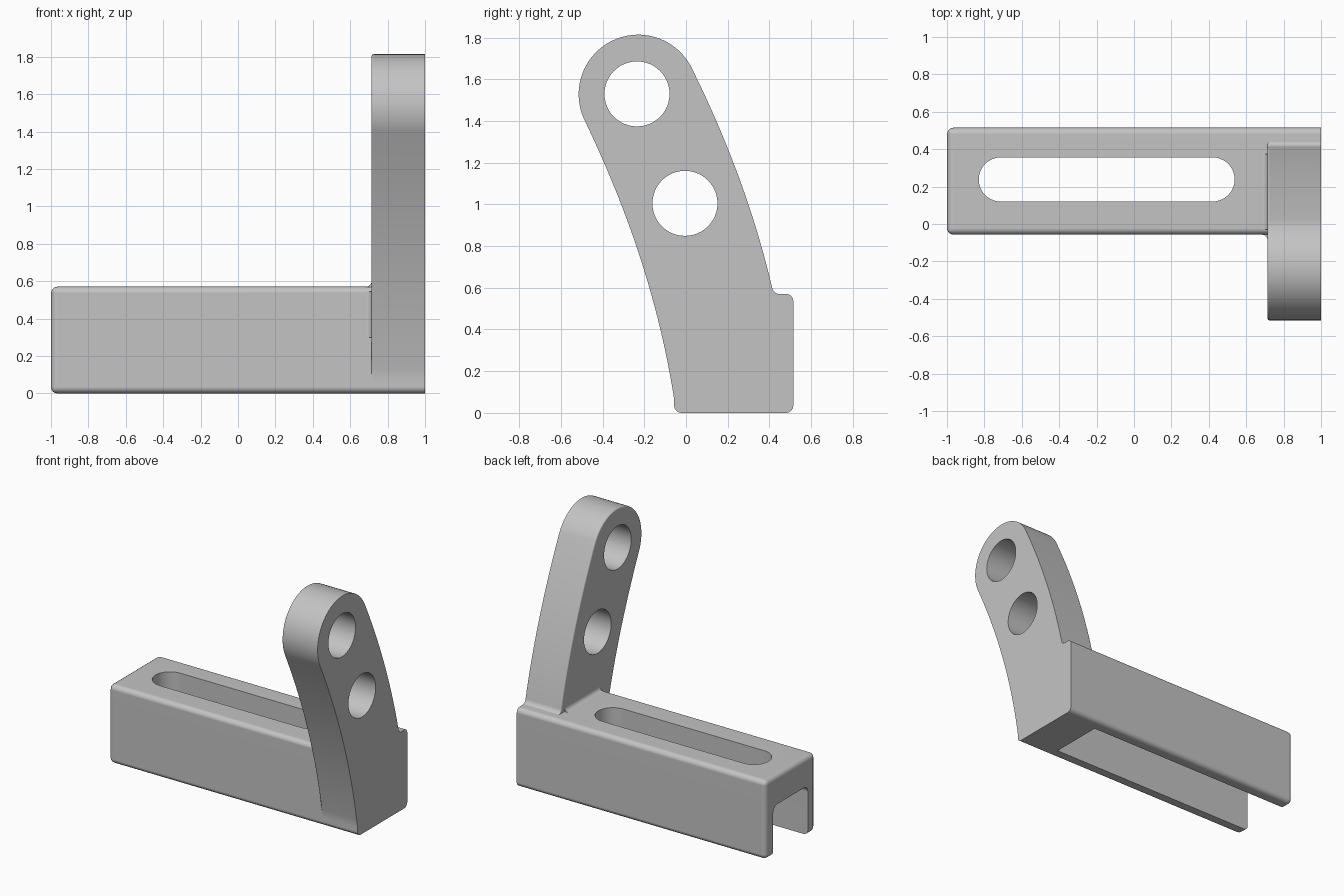
import bpy, bmesh
from math import sin, cos, pi, radians
from mathutils import Vector

if "Cube" in bpy.data.objects:
    bpy.data.objects.remove(bpy.data.objects["Cube"])

FRONT, BACK, TOP = -0.057, 0.515, 0.571      # bar limits
ARM_IN, ROUND = 0.714, 0.035                 # inner face of arm, edge radius

grey = bpy.data.materials.new("plain grey")
grey.use_nodes = True
grey.diffuse_color = (0.55, 0.55, 0.55, 1)
grey.node_tree.nodes["Principled BSDF"].inputs["Base Color"].default_value = grey.diffuse_color


def arc(cx, cy, r, a0, a1, n):
    steps = [radians(a0 + (a1 - a0) * i / n) for i in range(n + 1)]
    return [(cx + r * cos(a), cy + r * sin(a)) for a in steps]


def bow(a, mid, b, n=20):
    """Smooth curve from a to b through mid."""
    a, mid, b = Vector(a), Vector(mid), Vector(b)
    c = 2 * mid - (a + b) / 2
    return [tuple(a * (1 - t) ** 2 + c * 2 * t * (1 - t) + b * t * t)
            for t in [i / n for i in range(n + 1)]]


def prism(name, profile, axis, lo, hi, rule=None, radius=ROUND):
    """Extrude a profile along an axis; bevel the edges picked by rule."""
    place = {"x": lambda u, v, w: (w, u, v),
             "y": lambda u, v, w: (u, w, v),
             "z": lambda u, v, w: (u, v, w)}[axis]
    bm = bmesh.new()
    rings = [[bm.verts.new(place(u, v, w)) for u, v in profile] for w in (lo, hi)]
    n = len(profile)
    for ring in rings:
        bm.faces.new(ring)
    for i in range(n):
        j = (i + 1) % n
        bm.faces.new((rings[0][i], rings[0][j], rings[1][j], rings[1][i]))
    bmesh.ops.recalc_face_normals(bm, faces=bm.faces)
    if rule:
        edges = [e for e in bm.edges if rule(*e.verts)]
        bmesh.ops.bevel(bm, geom=edges, offset=radius, segments=4, profile=0.5,
                        affect='EDGES', clamp_overlap=True)
    bmesh.ops.recalc_face_normals(bm, faces=bm.faces)
    mesh = bpy.data.meshes.new(name)
    bm.to_mesh(mesh)
    bm.free()
    mesh.materials.append(grey)
    obj = bpy.data.objects.new(name, mesh)
    bpy.context.collection.objects.link(obj)
    return obj


def combine(target, tool, operation):
    mod = target.modifiers.new("combine", 'BOOLEAN')
    mod.operation, mod.solver, mod.object = operation, 'EXACT', tool
    bpy.context.view_layer.objects.active = target
    bpy.ops.object.modifier_apply(modifier=mod.name)
    bpy.data.objects.remove(tool)


def rect(u0, u1, v0, v1):
    return [(u0, v0), (u1, v0), (u1, v1), (u0, v1)]


# Bar, rounded everywhere except at its flat outer end
bracket = prism("slotted_bracket", rect(FRONT, BACK, 0, TOP), "x", -1, 1,
                lambda a, b: min(a.co.x, b.co.x) < 0)

# Curved arm with round head and a small fillet down onto the bar
outline = (arc(-0.229, 1.528, 0.286, 208.5, 29.5, 40)
           + bow((0.022, 1.665), (0.252, 1.135), (0.412, 0.606))[1:]
           + arc(0.452, 0.609, 0.04, 195, 270, 5)
           + [(0.452, 0.05), (-0.055, 0.05)]
           + bow((-0.056, 0.06), (-0.212, 0.72), (-0.478, 1.385))[:-1])
arm = prism("arm", outline, "x", ARM_IN, 1,
            lambda a, b: max(a.co.x, b.co.x) < 0.8)
combine(bracket, arm, 'UNION')


# Fillets where the arm's inner face meets the bar's top and front
def corner(v, out):
    r, deep = 0.03, 0.02
    curve = [(x, v + out * y) for x, y in arc(ARM_IN - r, r, r, 270, 360, 5)]
    return curve + [(ARM_IN + deep, v + out * r), (ARM_IN + deep, v - out * deep),
                    (ARM_IN - r, v - out * deep)]


combine(bracket, prism("top_fillet", corner(TOP, 1), "y", -0.03, 0.375), 'UNION')
combine(bracket, prism("front_fillet", corner(FRONT, -1), "z", 0.3, 0.545), 'UNION')

# Channel under the bar, open at the far end
channel = prism("channel", rect(0.03, 0.428, -0.2, 0.36), "x", -1.2, ARM_IN,
                lambda a, b: min(a.co.z, b.co.z) > 0.3, 0.045)
combine(bracket, channel, 'DIFFERENCE')

# Long slot through the top
slot = arc(0.42, 0.238, 0.118, -90, 90, 20) + arc(-0.712, 0.238, 0.118, 90, 270, 20)
combine(bracket, prism("slot", slot, "z", 0.2, 0.8), 'DIFFERENCE')

# Two holes through the arm
for y, z in ((-0.235, 1.53), (-0.005, 1.005)):
    hole = arc(y, z, 0.156, 0, 360, 48)[:-1]
    combine(bracket, prism("hole", hole, "x", 0.5, 1.2), 'DIFFERENCE')

# Smooth rounded edges, flat broad faces
bpy.ops.object.select_all(action='DESELECT')
bracket.select_set(True)
bpy.context.view_layer.objects.active = bracket
bpy.ops.object.shade_smooth_by_angle(angle=radians(35))
weighted = bracket.modifiers.new("even shading", 'WEIGHTED_NORMAL')
weighted.keep_sharp = True
